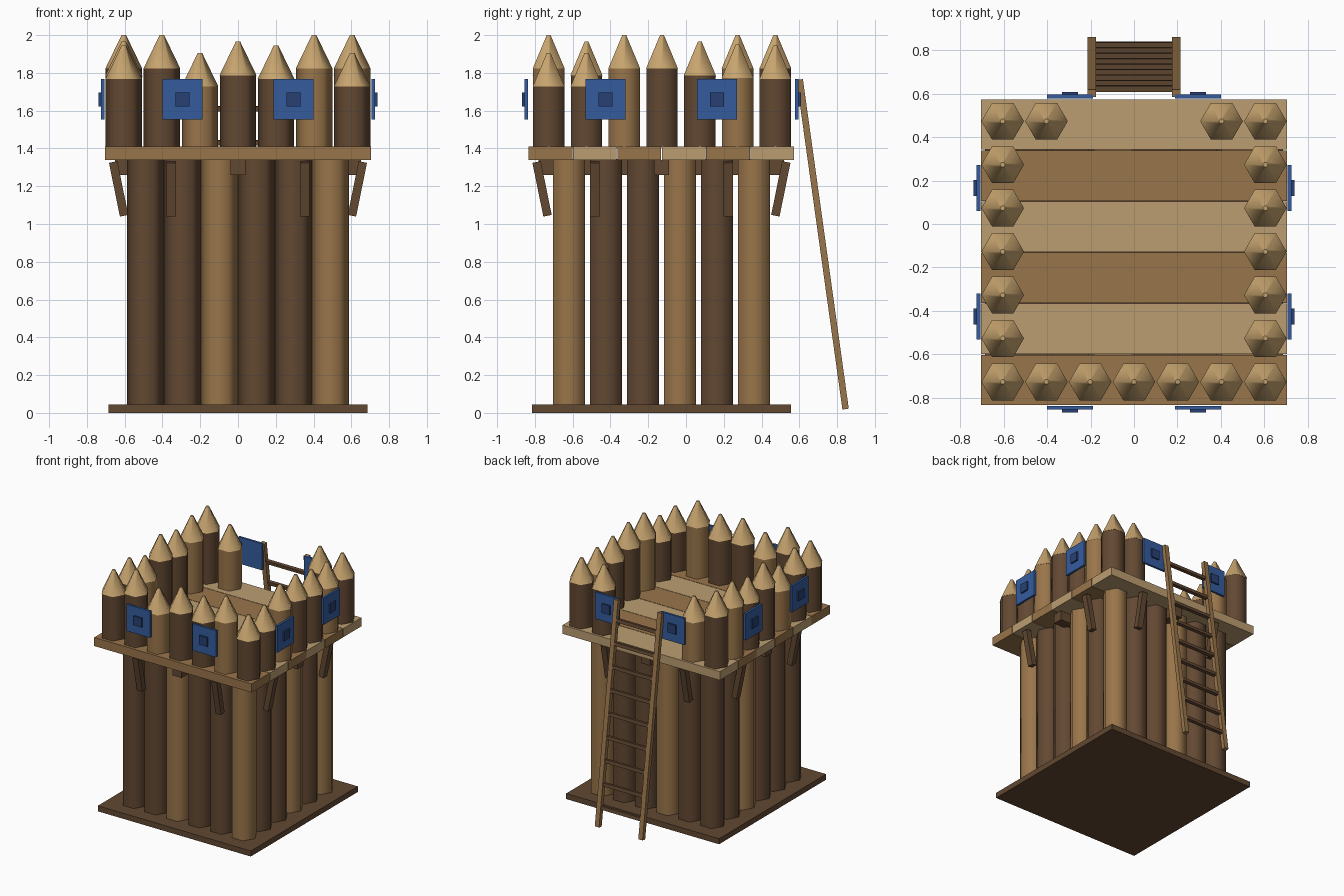
import bpy, bmesh, math
from mathutils import Matrix, Vector

if "Cube" in bpy.data.objects:
    bpy.data.objects.remove(bpy.data.objects["Cube"])

CY = -0.13          # centre of the tower in y (ladder sticks out behind)


def mat(name, r, g, b):
    m = bpy.data.materials.new(name)
    lin = [((c / 255 + 0.055) / 1.055) ** 2.4 for c in (r, g, b)]
    m.diffuse_color = (*lin, 1)
    m.use_nodes = True
    m.node_tree.nodes["Principled BSDF"].inputs["Base Color"].default_value = m.diffuse_color
    return m


DARK = mat("dark_wood", 98, 72, 50)
TAN = mat("tan_wood", 153, 117, 74)
LIGHT = mat("pale_wood", 188, 158, 113)
TIP = mat("cut_wood", 198, 163, 110)
BLUE = mat("blue_paint", 53, 92, 158)
NAVY = mat("navy_paint", 40, 64, 114)


def finish(bm, name, material):
    bmesh.ops.recalc_face_normals(bm, faces=bm.faces)
    me = bpy.data.meshes.new(name)
    bm.to_mesh(me)
    bm.free()
    me.materials.append(material)
    ob = bpy.data.objects.new(name, me)
    bpy.context.collection.objects.link(ob)
    return ob


def box(name, material, centre, size, rot=None):
    bm = bmesh.new()
    bmesh.ops.create_cube(bm, size=1)
    bm.transform(Matrix.Diagonal((*size, 1)))
    ob = finish(bm, name, material)
    ob.matrix_world = Matrix.Translation(centre) @ (rot or Matrix())
    return ob


def prism(name, material, x, y, z0, z1, r0, r1, n=6):
    """Upright six-sided log or point with smooth sides and flat ends."""
    bm = bmesh.new()
    rings = []
    for z, r in ((z0, r0), (z1, r1)):
        rings.append([bm.verts.new((x + r * math.cos(2 * math.pi * i / n),
                                    y + r * math.sin(2 * math.pi * i / n), z)) for i in range(n)])
    a, b = rings
    for i in range(n):
        j = (i + 1) % n
        bm.faces.new((a[i], a[j], b[j], b[i])).smooth = True
    bm.faces.new(a[::-1])
    bm.faces.new(b)
    return finish(bm, name, material)


# ground plate
box("base_plate", DARK, (0, CY, 0.0225), (1.37, 1.37, 0.045))

# tower wall logs, a 6 x 6 ring
for i in range(6):
    for j in range(6):
        if i in (0, 5) or j in (0, 5):
            if j in (0, 5):
                pale = i % 3 == 2
            else:
                pale = j % 3 == 0
            prism("wall_log", TAN if pale else DARK, -0.49 + 0.196 * i, CY - 0.49 + 0.196 * j,
                  0.02, 1.345, 0.098, 0.098)

# platform planks
for k in range(6):
    box("platform_plank", LIGHT if k % 2 else TAN,
        (0, CY + (k - 2.5) * 0.235, 1.375), (1.41, 0.231, 0.07))

# crossed beams under the platform
box("floor_beam_along", DARK, (0, CY, 1.30), (0.08, 1.30, 0.08))
box("floor_beam_across", DARK, (0, CY, 1.299), (1.30, 0.08, 0.078))

# four sides: slanted braces and shields, the side is turned about the centre
for side in range(4):
    turn = Matrix.Translation((0, CY, 0)) @ Matrix.Rotation(side * math.pi / 2, 4, 'Z')
    for s in (-1, 1):
        b = box("platform_brace", DARK, (0, 0, 0), (0.05, 0.045, 0.29))
        b.matrix_world = (turn @ Matrix.Translation((0.353 * s, -0.632, 1.186))
                          @ Matrix.Rotation(math.radians(11.5), 4, 'X'))
        p = box("shield_plate", BLUE, (0, 0, 0), (0.212, 0.018, 0.215))
        p.matrix_world = turn @ Matrix.Translation((0.295 * s, -0.716, 1.66))
        q = box("shield_boss", NAVY, (0, 0, 0), (0.074, 0.014, 0.074))
        q.matrix_world = turn @ Matrix.Translation((0.295 * s, -0.731, 1.66))

# palisade of pointed posts; tip heights per row
STEP = 0.2015


def post(i, j, tip, pale):
    x, y = (i - 3) * STEP, CY + 0.003 + (j - 3) * 0.2
    prism("palisade_post", TAN if pale else DARK, x, y, 1.405, tip - 0.175, 0.096, 0.096)
    prism("palisade_point", TIP, x, y, tip - 0.178, tip, 0.098, 0.012)


front = (1.945, 2.0, 1.905, 1.965, 1.945, 2.0, 1.905)
left = (0, 1.965, 1.905, 2.0, 1.96, 2.0, 2.0)
right = (0, 1.905, 2.0, 2.0, 1.965, 1.95, 1.945)
for i in range(7):
    post(i, 0, front[i], i % 3 == 2)
for j in range(1, 7):
    post(0, j, left[j], j % 3 == 2)
    post(6, j, right[j], j % 3 == 2)
post(1, 6, 1.905, True)
post(5, 6, 1.945, False)

# ladder leaning on the back edge
foot, head = Vector((0, 0.845, 0.02)), Vector((0, 0.602, 1.765))
d = head - foot
lean = Matrix.Rotation(math.atan2(-d.y, d.z), 4, 'X')
for s in (-1, 1):
    box("ladder_rail", TAN, (foot + head) / 2 + Vector((0.195 * s, 0, 0)), (0.038, 0.034, d.length), lean)
for k in range(9):
    c = foot + d * ((0.17 + 0.18 * k - foot.z) / d.z)
    box("ladder_rung", DARK, c, (0.38, 0.027, 0.027), lean)
